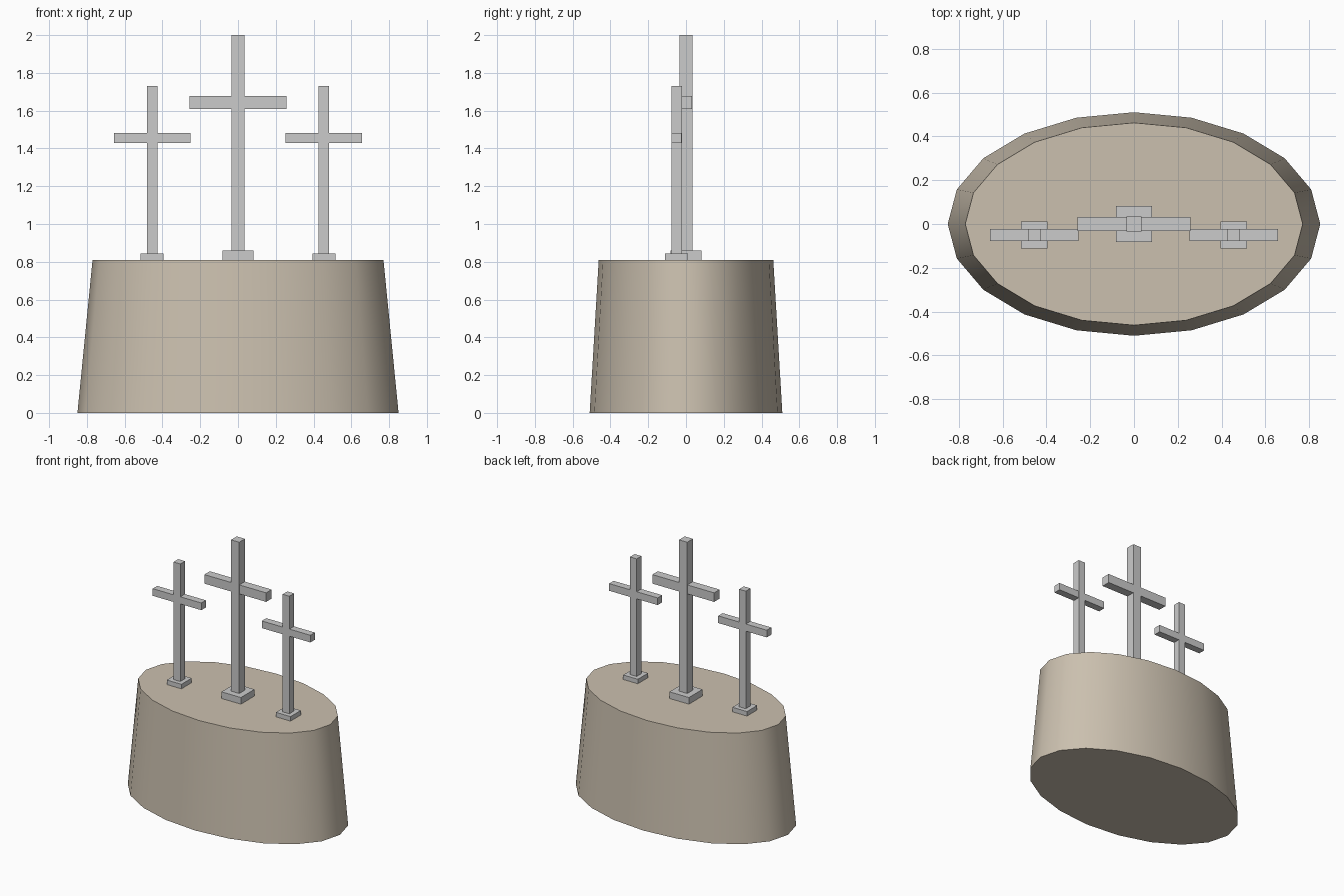
import bpy

if "Cube" in bpy.data.objects:
    bpy.data.objects.remove(bpy.data.objects["Cube"])

GROUND = 0.81  # top of the mound


def box(name, x, y, z0, z1, sx, sy):
    bpy.ops.mesh.primitive_cube_add(size=1, location=(x, y, (z0 + z1) / 2))
    ob = bpy.context.object
    ob.name = name
    ob.scale = (sx, sy, z1 - z0)
    bpy.ops.object.transform_apply(location=False, rotation=False, scale=True)
    return ob


def cross(name, x, y, top, thick, arm_len, arm_z, foot, foot_h):
    # square foot, upright post and crossbar
    box(name + "_foot", x, y, GROUND, GROUND + foot_h, foot, foot)
    box(name + "_post", x, y, GROUND, top, thick, thick)
    box(name + "_crossbar", x, y, arm_z[0], arm_z[1], arm_len, thick * 0.96)


# tapered oval mound, 20 sides
bpy.ops.mesh.primitive_cone_add(vertices=20, radius1=0.85, radius2=0.77,
                                depth=GROUND, location=(0, 0, GROUND / 2),
                                rotation=(0, 0, 0))
mound = bpy.context.object
mound.name = "mound"
mound.scale.y = 0.6
bpy.ops.object.transform_apply(location=False, rotation=False, scale=True)
bpy.ops.object.shade_smooth_by_angle(angle=0.56)
stone = bpy.data.materials.new("stone")
stone.diffuse_color = (0.6, 0.53, 0.43, 1)
stone.use_nodes = True
stone.node_tree.nodes["Principled BSDF"].inputs["Base Color"].default_value = stone.diffuse_color
mound.data.materials.append(stone)

# tall middle cross and two smaller ones beside it
cross("middle_cross", 0, 0, 2.0, 0.068, 0.515, (1.61, 1.678), 0.162, 0.05)
for side, sx in (("left", -1), ("right", 1)):
    cross(side + "_cross", sx * 0.455, -0.05, 1.73, 0.056, 0.405,
          (1.428, 1.482), 0.122, 0.034)
